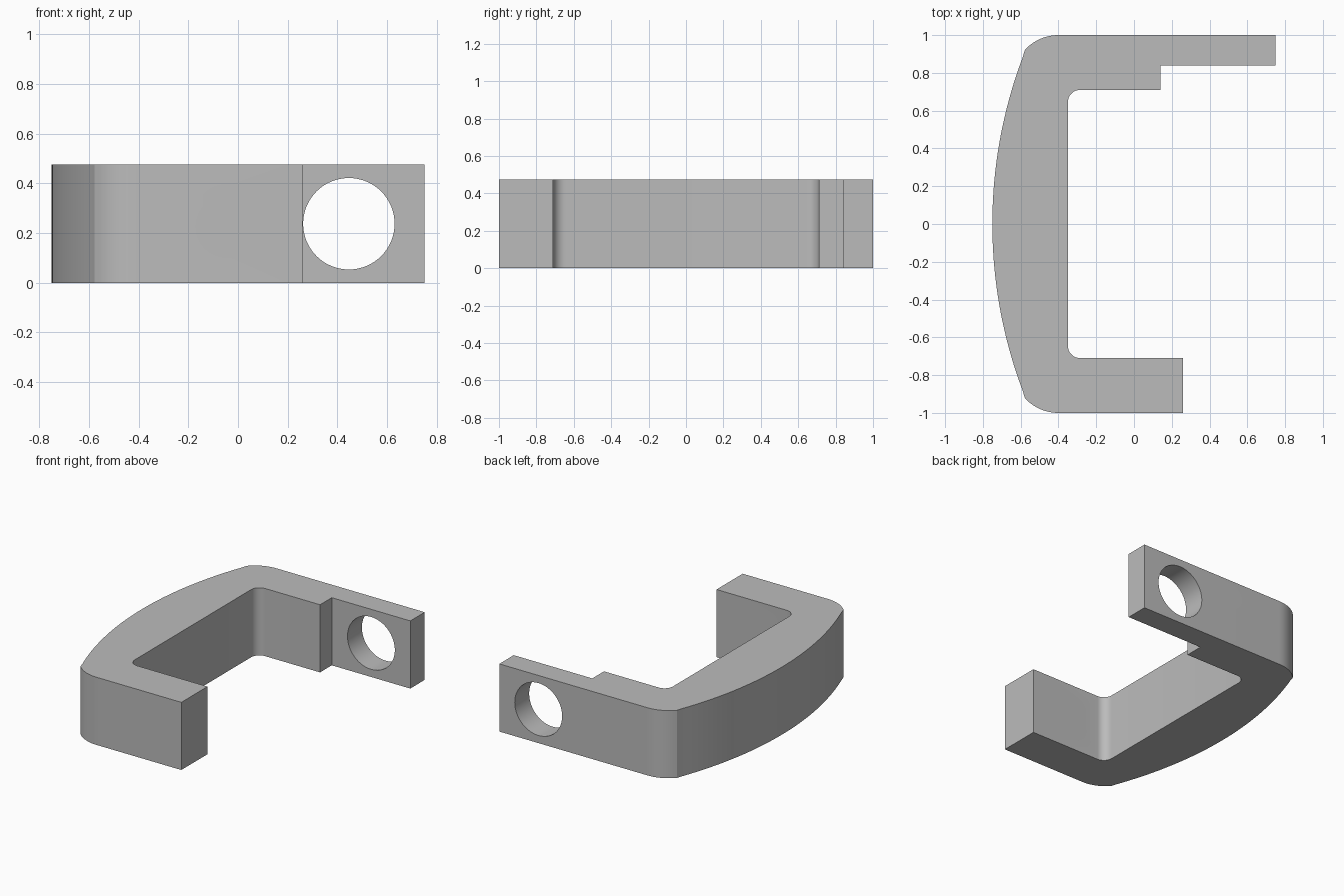
import bpy
import bmesh
from math import pi, sin, cos, atan2, radians

cube = bpy.data.objects.get("Cube")
if cube:
    bpy.data.objects.remove(cube, do_unlink=True)

HEIGHT = 0.475
MID = HEIGHT / 2

grey = bpy.data.materials.new("plain grey")
grey.use_nodes = True
colour = (0.5, 0.5, 0.5, 1)
grey.diffuse_color = colour
grey.node_tree.nodes["Principled BSDF"].inputs["Base Color"].default_value = colour


def arc(cx, cy, r, start, end, steps):
    """Points along an arc, angles in radians."""
    angles = [start + (end - start) * i / steps for i in range(steps + 1)]
    return [(cx + r * cos(a), cy + r * sin(a)) for a in angles]


def make_object(name, bm):
    bmesh.ops.recalc_face_normals(bm, faces=bm.faces)
    mesh = bpy.data.meshes.new(name)
    bm.to_mesh(mesh)
    bm.free()
    mesh.materials.append(grey)
    obj = bpy.data.objects.new(name, mesh)
    bpy.context.collection.objects.link(obj)
    return obj


def cut(target, cutter):
    """Subtract the cutter, then discard it."""
    mod = target.modifiers.new("cut", "BOOLEAN")
    mod.operation = "DIFFERENCE"
    mod.solver = "EXACT"
    mod.object = cutter
    bpy.context.view_layer.objects.active = target
    bpy.ops.object.modifier_apply(modifier=mod.name)
    bpy.data.objects.remove(cutter, do_unlink=True)


# Bracket outline: curved spine, rounded corners, two unequal arms
bow = 2.506
half = atan2(0.922, bow - 0.175)
corner_x, corner_r = -0.40, 0.242
corner_y = 1 - corner_r
corner_end = pi - atan2(0.922 - corner_y, 0.175)
fillet = 0.065
fx, fy = -0.35 + fillet, 0.71 - fillet

outline = [(0.75, 1)]
outline += arc(corner_x, corner_y, corner_r, pi / 2, corner_end, 10)
outline += arc(bow - 0.75, 0, bow, pi - half, pi + half, 40)[1:-1]
outline += arc(corner_x, -corner_y, corner_r, -corner_end, -pi / 2, 10)
outline += [(0.26, -1), (0.26, -0.71)]
outline += arc(fx, -fy, fillet, -pi / 2, -pi, 10)
outline += arc(fx, fy, fillet, pi, pi / 2, 10)
outline += [(0.14, 0.71), (0.14, 0.84), (0.75, 0.84)]

bm = bmesh.new()
base = bm.faces.new([bm.verts.new((x, y, 0)) for x, y in outline])
raised = bmesh.ops.extrude_face_region(bm, geom=[base])["geom"]
top = [v for v in raised if isinstance(v, bmesh.types.BMVert)]
bmesh.ops.translate(bm, verts=top, vec=(0, 0, HEIGHT))
bracket = make_object("bracket", bm)

# Plain round hole through the thin rear arm
bpy.ops.mesh.primitive_cylinder_add(
    vertices=64, radius=0.184, depth=0.4,
    location=(0.446, 0.92, MID), rotation=(pi / 2, 0, 0))
hole = bpy.context.object
hole.name = "round_hole_cutter"
hole.hide_render = True
hole.data.materials.append(grey)
cut(bracket, hole)

# Threaded hole through the front arm: helical rows, crest and groove radii
PITCH, SEGS, TURNS = 0.05, 48, 10
radii = (0.127, 0.127, 0.152, 0.152)
offsets = (0, 0.15, 0.5, 0.65)
start_y = -1.1 - 0.575 * PITCH
rows = TURNS * len(radii)
bm = bmesh.new()
grid = []
for k in range(rows + len(radii) + 1):
    turn, part = divmod(k, len(radii))
    row = []
    for s in range(SEGS):
        a = 2 * pi * s / SEGS
        y = start_y + PITCH * (turn + offsets[part] + s / SEGS)
        # clockwise from the top, advancing inward
        row.append(bm.verts.new((-0.007 + radii[part] * sin(a), y,
                                 MID + radii[part] * cos(a))))
    grid.append(row)


def point(k, s):
    return grid[k + len(radii)][0] if s == SEGS else grid[k][s]


for k in range(rows):
    for s in range(SEGS):
        bm.faces.new((point(k, s), point(k, s + 1),
                      point(k + 1, s + 1), point(k + 1, s)))

# Close both ends of the thread cutter
for k, depth in ((0, -1.3), (rows, start_y + PITCH * TURNS + 0.2)):
    loop = [point(k, s) for s in range(SEGS + 1)]
    loop += [point(k + i, 0) for i in range(len(radii) - 1, 0, -1)]
    centre = bm.verts.new((-0.007, depth, MID))
    for i, v in enumerate(loop):
        bm.faces.new((v, loop[(i + 1) % len(loop)], centre))
loose = [v for v in bm.verts if not v.link_faces]
bmesh.ops.delete(bm, geom=loose, context="VERTS")
thread = make_object("thread_cutter", bm)
thread.hide_render = True
cut(bracket, thread)

# Smooth the curves and keep the edges sharp
bpy.ops.object.select_all(action="DESELECT")
bracket.select_set(True)
bpy.context.view_layer.objects.active = bracket
bpy.ops.object.shade_smooth_by_angle(angle=radians(20))
